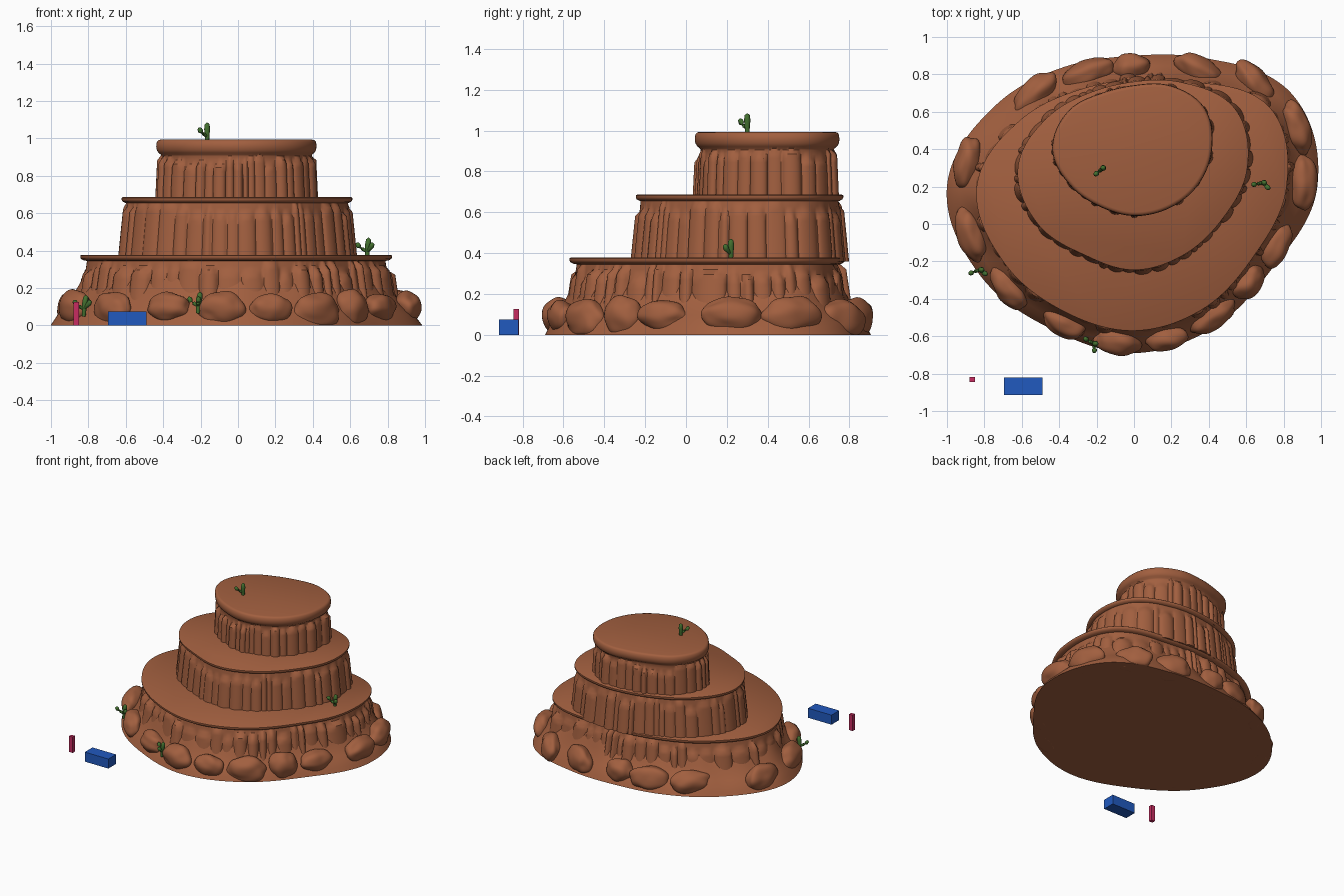
import bpy, bmesh, math, random
from mathutils import Vector, noise

random.seed(4)
if "Cube" in bpy.data.objects:
    bpy.data.objects.remove(bpy.data.objects["Cube"], do_unlink=True)


def material(name, rgb):
    m = bpy.data.materials.new(name)
    m.use_nodes = True
    m.diffuse_color = (*rgb, 1)
    m.node_tree.nodes["Principled BSDF"].inputs["Base Color"].default_value = (*rgb, 1)
    return m


ROCK = material("red brown rock", (0.36, 0.115, 0.05))
GREEN = material("cactus green", (0.055, 0.16, 0.028))
BLUE = material("blue", (0.015, 0.1, 0.52))
PINK = material("magenta", (0.58, 0.025, 0.12))


def finish(bm, name, mat, angle=40):
    bmesh.ops.recalc_face_normals(bm, faces=bm.faces)
    mesh = bpy.data.meshes.new(name)
    bm.to_mesh(mesh)
    bm.free()
    mesh.materials.append(mat)
    ob = bpy.data.objects.new(name, mesh)
    bpy.context.collection.objects.link(ob)
    if angle:
        bpy.ops.object.select_all(action='DESELECT')
        ob.select_set(True)
        bpy.context.view_layer.objects.active = ob
        bpy.ops.object.shade_smooth_by_angle(angle=math.radians(angle))
    return ob


def loft(bm, rings):
    """Skin closed rings of points and cap both ends."""
    rows = [[bm.verts.new(p) for p in ring] for ring in rings]
    n = len(rows[0])
    for a, b in zip(rows, rows[1:]):
        for i in range(n):
            j = (i + 1) % n
            bm.faces.new((a[i], a[j], b[j], b[i]))
    bm.faces.new(rows[0][::-1])
    bm.faces.new(rows[-1])


def radius(radii, a):
    """Periodic smooth curve through radii given at equal angles."""
    n = len(radii)
    f = (a / math.tau * n) % n
    i, t = int(f), f % 1
    p, q, r, s = (radii[(i + k) % n] for k in (-1, 0, 1, 2))
    return q + t * (r - p + t * (2 * p - 5 * q + 4 * r - s + t * (3 * (q - r) + s - p))) / 2


def smooth(t):
    t = max(0, min(1, t))
    return t * t * (3 - 2 * t)


SAMPLES = 540
ANGLES = [math.tau * i / SAMPLES for i in range(SAMPLES)]


def polar(cy, a, r, z):
    return Vector((r * math.cos(a), cy + r * math.sin(a), z))


# Egg-shaped outlines: radii every 30 degrees, counter-clockwise from +x
FOOT = (.98, .98, .79, .70, .74, .86, 1.0, .95, .88, .89, .865, .86)
LOWER = (.81, .835, .64, .57, .59, .70, .835, .80, .76, .765, .745, .735)
MIDDLE = (.60, .62, .52, .455, .46, .53, .615, .59, .53, .54, .53, .54)
UPPER = (.41, .43, .385, .335, .34, .40, .43, .385, .35, .35, .36, .385)


def columns(width):
    """Random rounded columns: per sample, (bulge, height of column top)."""
    edges = [0]
    while edges[-1] < math.tau - width:
        edges.append(edges[-1] + width * random.uniform(0.5, 1.5))
    edges[-1] = math.tau
    out = []
    for lo, hi in zip(edges, edges[1:]):
        depth, top = random.uniform(0.35, 1), random.uniform(0.75, 1)
        for a in ANGLES:
            if lo <= a < hi:
                u = 2 * (a - lo) / (hi - lo) - 1
                out.append((depth * math.sqrt(max(0, 1 - u * u)), top - 0.1 * u * u))
    return out


def tier(name, radii, cy, z0, z1, flare, depth, width, lip):
    """Fluted cliff wall with an overhanging cap."""
    cols = columns(width)
    rings = []
    steps = 12
    for k in range(steps + 1):
        h = k / steps
        z = z0 + (z1 - z0) * h
        ring = []
        for a, (bulge, top) in zip(ANGLES, cols):
            fade = smooth((top - h) / 0.1 + 0.5)
            r = radius(radii, a) + flare * (1 - h) - depth + depth * 1.4 * bulge * fade
            ring.append(polar(cy, a, r, z))
        rings.append(ring)
    for off, z in lip:
        rings.append([polar(cy, a, radius(radii, a) + off, z) for a in ANGLES])
    bm = bmesh.new()
    loft(bm, rings)
    finish(bm, name, ROCK)


THIN = [(-.012, -.03), (.002, -.022), (.006, -.014), (.006, -.004), (0, 0)]
ROUND = [(-.018, -.08), (-.005, -.07), (.004, -.055), (.007, -.035),
         (.004, -.012), (-.004, -.003), (-.014, 0)]
tier("lower_cliff", LOWER, .2, .05, .345, .045, .03, .12, [(o, .378 + z) for o, z in THIN])
tier("middle_cliff", MIDDLE, .3, .36, .655, .03, .018, .13, [(o, .686 + z) for o, z in THIN])
tier("upper_cliff", UPPER, .4, .66, .905, .012, .022, .16, [(o, .993 + z) for o, z in ROUND])

# Sloping skirt between the foot outline and the lower cliff
rings = []
for t, z in ((0, 0), (.12, .03), (.25, .06), (.45, .095), (.65, .13), (.85, .18), (1.05, .23)):
    ring = []
    for a in ANGLES:
        r = radius(FOOT, a) * (1 - t) + radius(LOWER, a) * t
        lump = noise.noise(Vector((4 * math.cos(a), 4 * math.sin(a), 3 * z)))
        ring.append(polar(.2, a, r, z * (1 + .25 * lump)))
    rings.append(ring)
bm = bmesh.new()
loft(bm, rings)
finish(bm, "rock_skirt", ROCK)

# Boulders half sunk in the skirt
for n, deg in enumerate((2, 20, 41, 61, 91, 112, 137, 172, 196, 219, 243, 264, 282, 301, 320, 338)):
    a = math.radians(deg)
    r = radius(FOOT, a) * .52 + radius(LOWER, a) * .48
    centre = polar(.2, a, r, random.uniform(.07, .1))
    out = Vector((math.cos(a), math.sin(a), 0))
    side = Vector((-out.y, out.x, 0))
    w, h = random.uniform(.1, .155), random.uniform(.075, .105)
    bm = bmesh.new()
    bmesh.ops.create_icosphere(bm, subdivisions=4, radius=1)
    for v in bm.verts:
        p = v.co * (1 + .16 * noise.noise(v.co * 1.3 + Vector((n * 5, 0, 0))))
        v.co = centre + side * p.x * w + out * p.y * .075 + Vector((0, 0, p.z * h))
        v.co.z = max(v.co.z, 0)
    finish(bm, f"boulder_{n + 1}", ROCK, 60)


def tube(bm, points, radii):
    """Tapered tube along a path."""
    pts = [Vector(p) for p in points]
    rings = []
    for i, p in enumerate(pts):
        d = (pts[min(i + 1, len(pts) - 1)] - pts[max(i - 1, 0)]).normalized()
        u = d.orthogonal().normalized()
        v = d.cross(u)
        rings.append([p + (u * math.cos(k * math.tau / 10) + v * math.sin(k * math.tau / 10)) * radii[i]
                      for k in range(10)])
    loft(bm, rings)


def cactus(name, loc, direction, lean=0.0, second=True):
    bm = bmesh.new()
    tube(bm, [(0, 0, -.02), (lean * .3, 0, .03), (lean * .7, 0, .06), (lean, 0, .085), (lean, 0, .094)],
         [.01, .013, .016, .013, .003])
    for turn, reach in ((0, 1), (125, .75))[:2 if second else 1]:
        a = math.radians(direction + turn)
        x, y = math.cos(a) * reach, math.sin(a) * reach
        tube(bm, [(0, 0, .02), (.025 * x, .025 * y, .034), (.045 * x, .045 * y, .048),
                  (.053 * x, .053 * y, .062), (.054 * x, .054 * y, .069)],
             [.008, .01, .014, .012, .003])
    finish(bm, name, GREEN, 60).location = loc


cactus("top_cactus", (-.165, .3, .99), 220, second=False)
cactus("left_cactus", (.69, .22, .375), 190, .008)
cactus("right_cactus", (-.825, -.245, .068), 200, .012)
cactus("front_cactus", (-.215, -.64, .085), 150, .012)


# Loose blocks in front
def block(name, mat, lo, hi):
    bm = bmesh.new()
    bmesh.ops.create_cube(bm, size=1)
    for v in bm.verts:
        v.co = Vector([(l + h) / 2 + c * (h - l) for l, h, c in zip(lo, hi, v.co)])
    finish(bm, name, mat, None)


block("blue_block", BLUE, (-.695, -.915, 0), (-.49, -.82, .075))
block("magenta_post", PINK, (-.88, -.845, 0), (-.85, -.818, .125))
